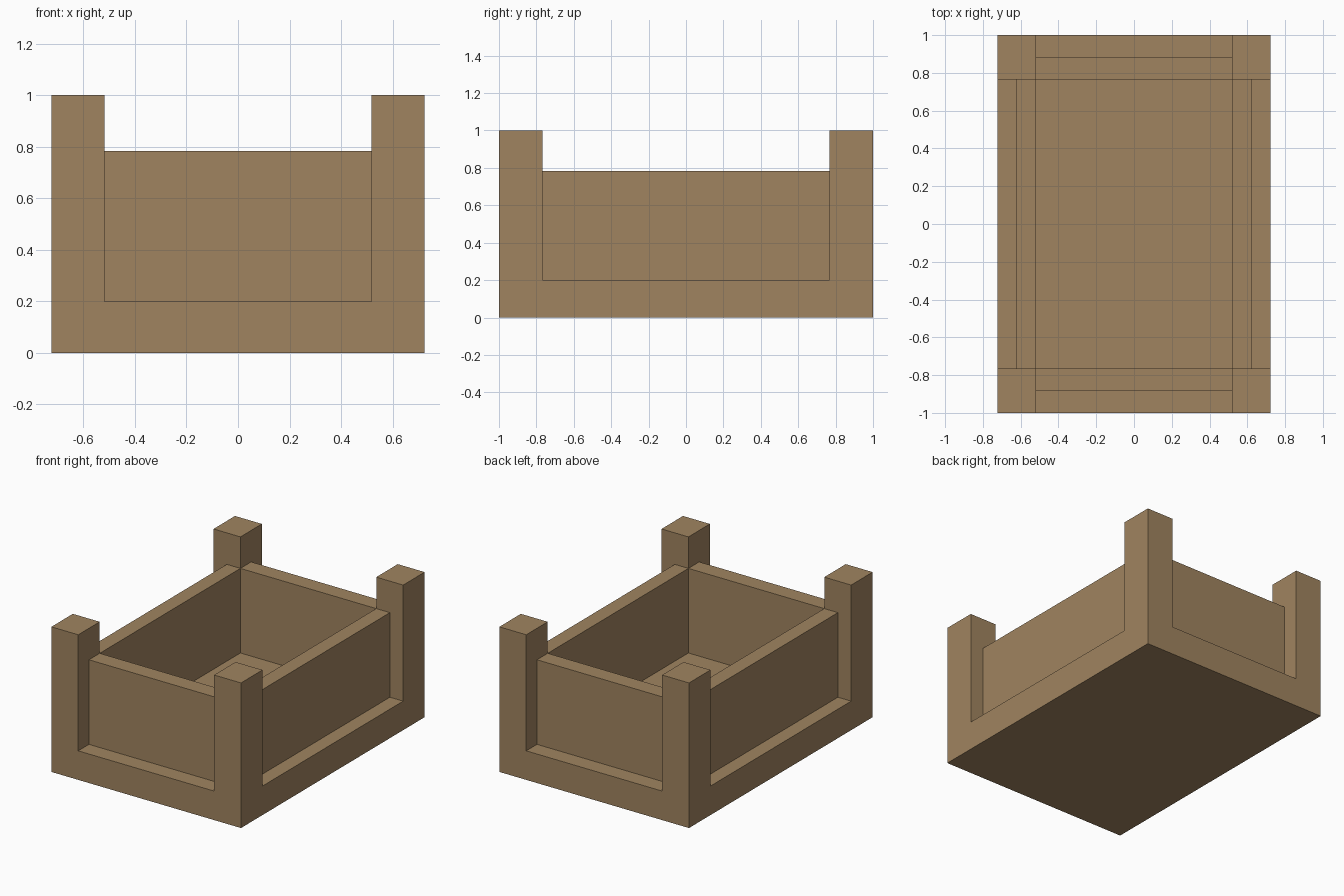
import bpy
import bmesh
from mathutils import Vector

cube = bpy.data.objects.get("Cube")
if cube:
    bpy.data.objects.remove(cube, do_unlink=True)

# Overall sizes
HALF_X, HALF_Y = 0.723, 1.0      # outer footprint
POST_X, POST_Y = 0.518, 0.766    # inner corners of the posts
PANEL_X, PANEL_Y = 0.622, 0.883  # outer faces of the panels
BASE_Z, PANEL_Z, POST_Z = 0.2, 0.783, 1.0

wood = bpy.data.materials.new("brown wood")
wood.use_nodes = True
colour = (0.352, 0.231, 0.117, 1.0)
wood.diffuse_color = colour
wood.node_tree.nodes["Principled BSDF"].inputs["Base Color"].default_value = colour


def add_object(name, bm):
    bmesh.ops.recalc_face_normals(bm, faces=bm.faces[:])
    mesh = bpy.data.meshes.new(name)
    bm.to_mesh(mesh)
    bm.free()
    mesh.materials.append(wood)
    obj = bpy.data.objects.new(name, mesh)
    bpy.context.collection.objects.link(obj)
    return obj


def box(bm, low, high):
    low, high = Vector(low), Vector(high)
    verts = bmesh.ops.create_cube(bm, size=1)["verts"]
    bmesh.ops.scale(bm, vec=high - low, verts=verts)
    bmesh.ops.translate(bm, vec=(low + high) / 2, verts=verts)


# Frame: solid base cut into a grid, with its four top corners raised as posts
bm = bmesh.new()
box(bm, (-HALF_X, -HALF_Y, 0), (HALF_X, HALF_Y, BASE_Z))
for axis, cut in (("X", POST_X), ("Y", POST_Y)):
    normal = Vector((axis == "X", axis == "Y", 0))
    for side in (-1, 1):
        bmesh.ops.bisect_plane(bm, geom=bm.verts[:] + bm.edges[:] + bm.faces[:],
                               plane_co=normal * cut * side, plane_no=normal)
corners = []
for face in bm.faces:
    centre = face.calc_center_median()
    if face.normal.z > 0.9 and abs(centre.x) > POST_X and abs(centre.y) > POST_Y:
        corners.append(face)
for face in corners:
    raised = bmesh.ops.extrude_discrete_faces(bm, faces=[face])["faces"][0]
    bmesh.ops.translate(bm, vec=(0, 0, POST_Z - BASE_Z), verts=raised.verts[:])
bmesh.ops.dissolve_limit(bm, angle_limit=0.01, verts=bm.verts[:], edges=bm.edges[:])
add_object("base_and_corner_posts", bm)

# Recessed wall panels between the posts
for name, side in (("right_panel", -1), ("left_panel", 1)):
    bm = bmesh.new()
    inner, outer = sorted((side * POST_X, side * PANEL_X))
    box(bm, (inner, -POST_Y, BASE_Z), (outer, POST_Y, PANEL_Z))
    add_object(name, bm)
for name, side in (("front_panel", -1), ("back_panel", 1)):
    bm = bmesh.new()
    inner, outer = sorted((side * POST_Y, side * PANEL_Y))
    box(bm, (-POST_X, inner, BASE_Z), (POST_X, outer, PANEL_Z))
    add_object(name, bm)
